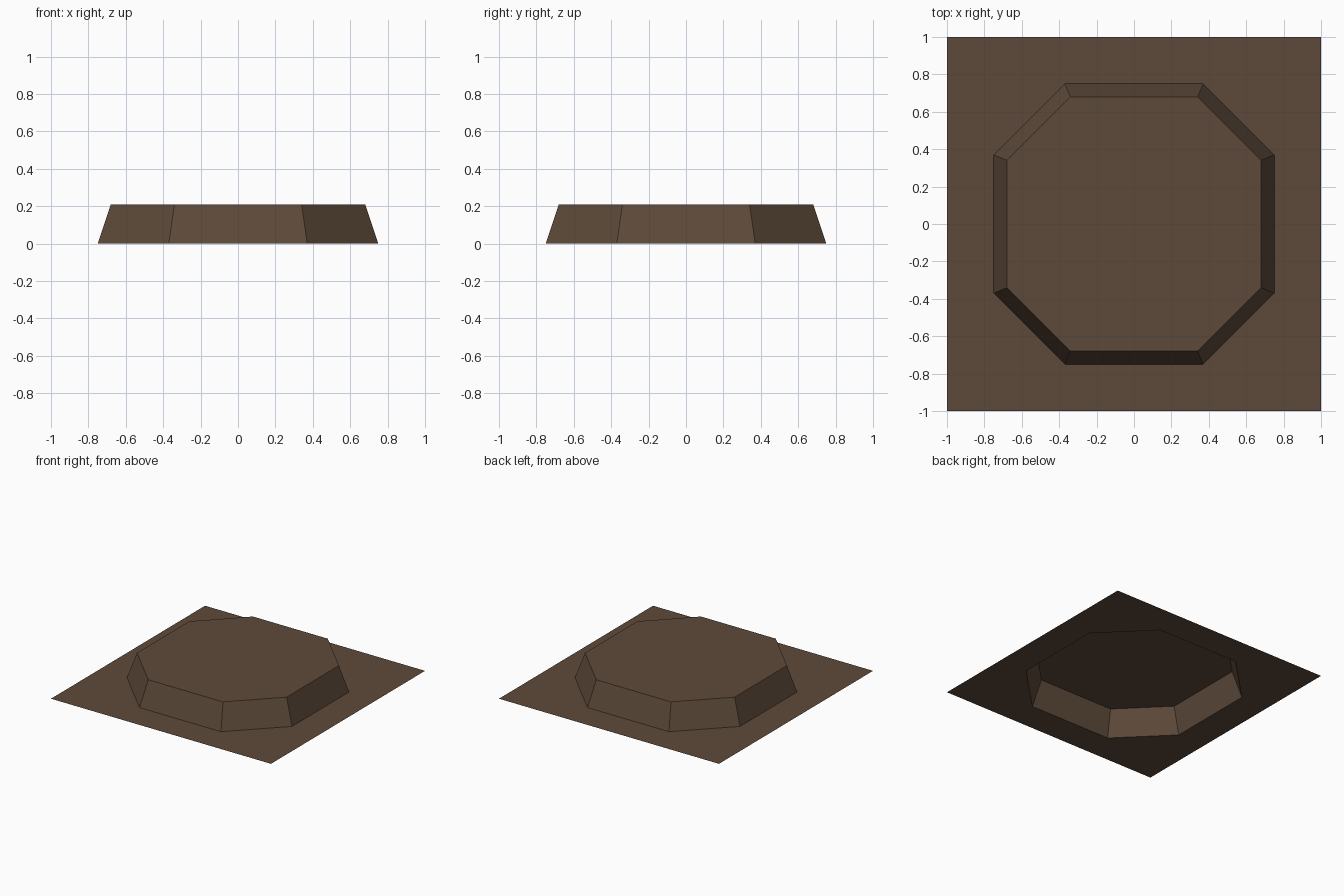
import bpy
import bmesh
from mathutils import Matrix, Vector

cube = bpy.data.objects.get("Cube")
if cube:
    bpy.data.objects.remove(cube, do_unlink=True)

# Single flat colour
BROWN = (0.11, 0.068, 0.042, 1.0)
earth = bpy.data.materials.new("earth_brown")
earth.use_nodes = True
earth.diffuse_color = BROWN
bsdf = next(n for n in earth.node_tree.nodes if n.type == 'BSDF_PRINCIPLED')
bsdf.inputs["Base Color"].default_value = BROWN
bsdf.inputs["Roughness"].default_value = 0.9


def ring(bm, points, z):
    """Repeat the points in four quarter turns about z, counter-clockwise."""
    return [bm.verts.new(Matrix.Rotation(k * 1.5707963, 3, 'Z') @ Vector((x, y, z)))
            for k in range(4) for x, y in points]


def finish(bm, name):
    mesh = bpy.data.meshes.new(name)
    bm.to_mesh(mesh)
    bm.free()
    mesh.materials.append(earth)
    obj = bpy.data.objects.new(name, mesh)
    bpy.context.collection.objects.link(obj)
    return obj


FOOT = [(0.75, -0.37), (0.75, 0.37)]
CROWN = [(0.68, -0.34), (0.68, 0.34)]

# Thin square sheet with an octagonal opening
bm = bmesh.new()
corners = ring(bm, [(1, -1)], 0)
hole = ring(bm, FOOT, 0)
for k in range(4):
    nxt = corners[(k + 1) % 4]
    bm.faces.new((corners[k], nxt, hole[2 * k + 1], hole[2 * k]))
    bm.faces.new((nxt, hole[(2 * k + 2) % 8], hole[2 * k + 1]))
# Merge the sheet into one flat face layout
bmesh.ops.recalc_face_normals(bm, faces=bm.faces)
if bm.faces[:][0].normal.z < 0:
    bmesh.ops.reverse_faces(bm, faces=bm.faces)
finish(bm, "ground_sheet")

# Tapered octagonal platform, open underneath
bm = bmesh.new()
foot = ring(bm, FOOT, 0)
crown = ring(bm, CROWN, 0.21)
for i in range(8):
    j = (i + 1) % 8
    bm.faces.new((foot[i], foot[j], crown[j], crown[i]))
bm.faces.new(crown)
finish(bm, "raised_platform")
